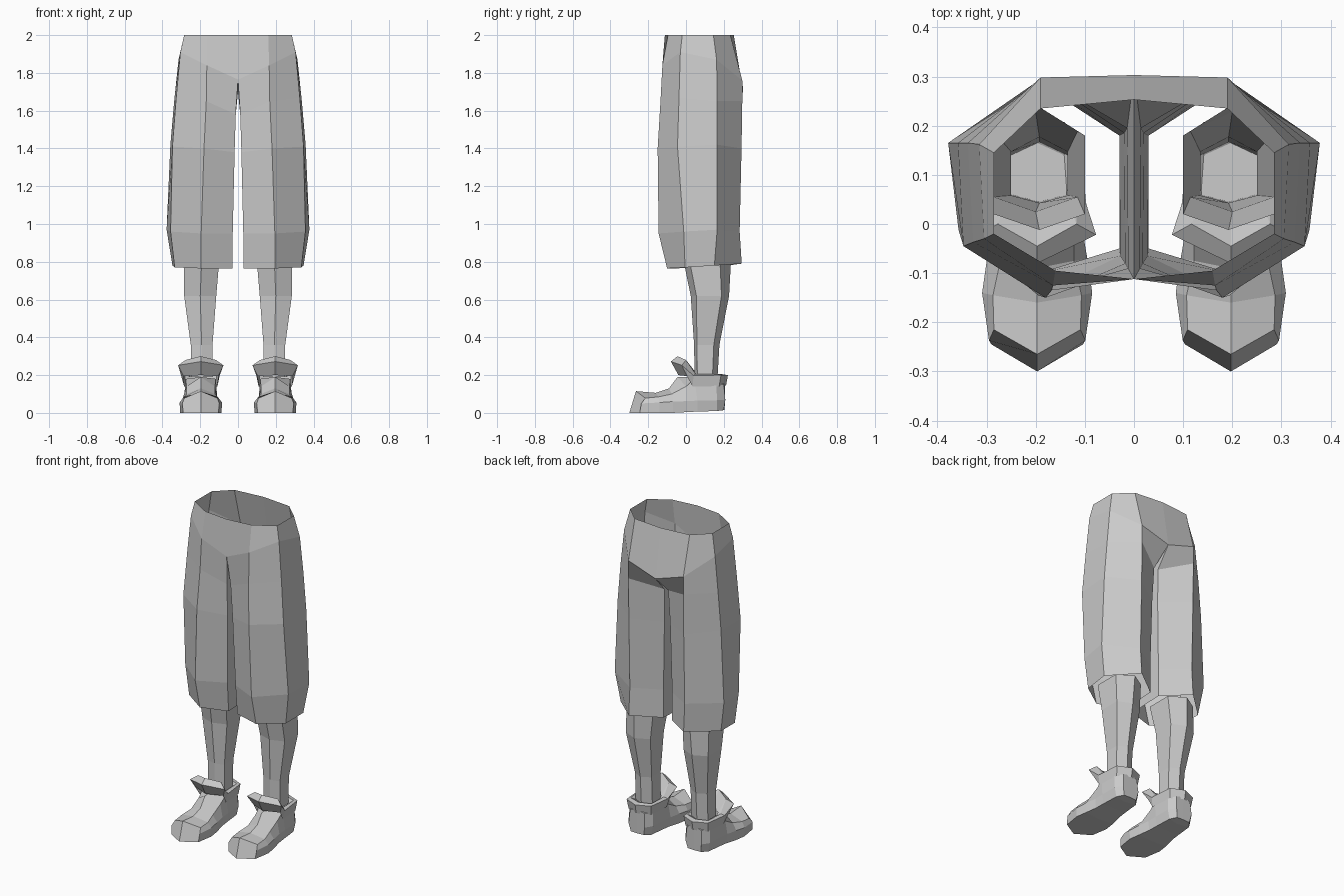
import bpy, bmesh

cube = bpy.data.objects.get("Cube")
if cube:
    bpy.data.objects.remove(cube, do_unlink=True)

# Single light grey material
grey = bpy.data.materials.new("light_grey")
grey.use_nodes = True
GREY = (0.6, 0.6, 0.6, 1)
grey.diffuse_color = GREY
grey.node_tree.nodes["Principled BSDF"].inputs["Base Color"].default_value = GREY


def loft(bm, rows, skip=()):
    """Join closed rings of equal length; skip holds (row, column) faces to leave out."""
    rings = [[bm.verts.new(p) for p in row] for row in rows]
    n = len(rows[0])
    for i in range(len(rings) - 1):
        a, b = rings[i], rings[i + 1]
        for j in range(n):
            if (i, j) not in skip:
                k = (j + 1) % n
                bm.faces.new((a[j], b[j], b[k], a[k]))
    return rings


def finish(name, bm, recalc=False):
    """Make a flat-shaded object mirrored across x = 0."""
    if recalc:
        bmesh.ops.recalc_face_normals(bm, faces=bm.faces)
    me = bpy.data.meshes.new(name)
    bm.to_mesh(me)
    bm.free()
    me.materials.append(grey)
    ob = bpy.data.objects.new(name, me)
    bpy.context.scene.collection.objects.link(ob)
    mod = ob.modifiers.new("mirror", 'MIRROR')
    mod.use_clip = True
    mod.merge_threshold = 0.001
    return ob


# Shorts: points run front, outer front, outer back, back, inner back, inner front
shorts_rows = [
    [(.16, -.095, 2.0), (.285, -.02, 2.0), (.285, .145, 2.0),
     (.19, .235, 2.0), (0, .253, 2.0), (0, -.112, 2.0)],
    [(.165, -.125, 1.84), (.305, -.03, 1.91), (.315, .162, 1.87),
     (.19, .298, 1.76), (0, .303, 1.70), (0, -.112, 1.765)],
    [(.168, -.135, 1.65), (.327, -.037, 1.67), (.338, .165, 1.65),
     (.19, .298, 1.65), (.014, .195, 1.59), (.012, -.09, 1.58)],
    [(.18, -.15, 1.40), (.347, -.045, 1.41), (.358, .165, 1.42),
     (.19, .294, 1.40), (.02, .185, 1.38), (.018, -.08, 1.38)],
    [(.195, -.145, .95), (.357, -.012, .96), (.378, .165, .97),
     (.19, .284, .96), (.03, .18, .95), (.028, -.065, .95)],
    [(.195, -.10, .765), (.335, -.005, .77), (.347, .15, .78),
     (.19, .295, .79), (.03, .18, .775), (.03, -.05, .765)],
]
bm = bmesh.new()
loft(bm, shorts_rows, skip={(0, 4)})
finish("shorts", bm)


# Lower legs: z, inner x, outer x, then y of front, side front, side back, back
shin_rows = []
for z, xi, xo, f, sf, sb, b in [
        (.80, .10, .285, -.012, .02, .18, .238),
        (.62, .115, .285, .025, .055, .188, .228),
        (.36, .135, .25, .043, .058, .147, .177),
        (.19, .135, .25, .045, .06, .14, .167)]:
    xm = (xi + xo) / 2
    shin_rows.append([(xm, f, z), (xo, sf, z), (xo, sb, z),
                      (xm, b, z), (xi, sb, z), (xi, sf, z)])
bm = bmesh.new()
rings = loft(bm, shin_rows)
bm.faces.new(rings[-1])
finish("lower_legs", bm)

CX = .197


def both_sides(half):
    """Complete a half profile whose first and last points lie on the centre line."""
    right = [(CX + x, y, z) for x, y, z in half]
    left = [(CX - x, y, z) for x, y, z in half[-2:0:-1]]
    return right + left


# Shoes: sections from toe to heel (bottom centre, bottom edge, side, shoulder, ridge)
shoe_sections = [
    [(0, -.30, 0), (.093, -.245, 0), (.098, -.237, .05), (.088, -.215, .078), (0, -.265, .115)],
    [(0, -.15, 0), (.11, -.14, 0), (.112, -.14, .055), (.09, -.145, .085), (0, -.16, .106)],
    [(0, -.08, 0), (.10, -.07, 0), (.102, -.07, .06), (.075, -.075, .10), (0, -.09, .13)],
    [(0, 0, .004), (.085, 0, .004), (.09, 0, .062), (.075, 0, .14), (0, -.045, .19)],
    [(0, .06, .007), (.08, .06, .007), (.088, .06, .065), (.08, .045, .18), (0, .05, .19)],
    [(0, .15, .01), (.072, .165, .01), (.085, .165, .067), (.08, .16, .15), (0, .15, .18)],
    [(0, .203, .015), (.045, .20, .015), (.055, .208, .067), (.05, .20, .15), (0, .205, .165)],
]
bm = bmesh.new()
rings = loft(bm, [both_sides(s) for s in shoe_sections])
for ring in (rings[0], rings[-1]):
    bm.faces.new(ring[:5])
    bm.faces.new(ring[4:] + ring[:1])
finish("shoes", bm, recalc=True)

# Shoe collars: low at the heel, flared up at the front
collar_rows = [
    [(0, .035, .215), (.06, .05, .21), (.06, .07, .19), (.055, .14, .19), (0, .165, .19)],
    [(0, -.045, .30), (.08, .0, .28), (.078, .05, .205), (.072, .165, .205), (0, .19, .205)],
    [(0, -.08, .272), (.12, -.022, .252), (.10, .04, .197), (.085, .185, .2), (0, .222, .2)],
    [(0, -.04, .20), (.092, .005, .195), (.088, .035, .14), (.078, .175, .14), (0, .212, .145)],
]
bm = bmesh.new()
loft(bm, [both_sides(r) for r in collar_rows])
finish("shoe_collars", bm)
